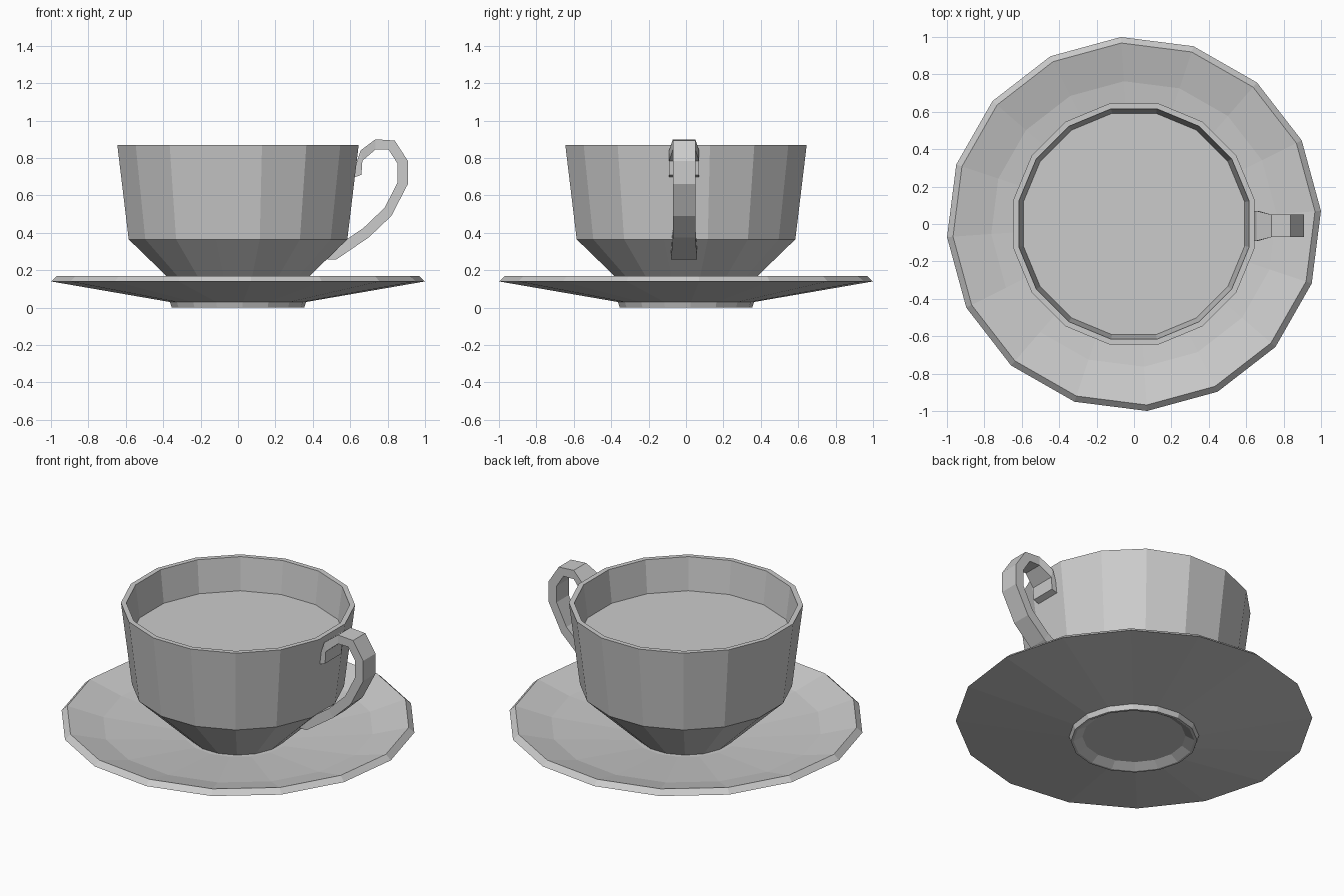
import bpy, bmesh, math

if "Cube" in bpy.data.objects:
    bpy.data.objects.remove(bpy.data.objects["Cube"])


def finish(name, bm):
    bmesh.ops.recalc_face_normals(bm, faces=bm.faces)
    mesh = bpy.data.meshes.new(name)
    bm.to_mesh(mesh)
    bm.free()
    obj = bpy.data.objects.new(name, mesh)
    bpy.context.collection.objects.link(obj)
    return obj


def skin(bm, rings):
    """Bridge equal-sized rings and cap both ends."""
    n = len(rings[0])
    for a, b in zip(rings, rings[1:]):
        for i in range(n):
            j = (i + 1) % n
            bm.faces.new((a[i], a[j], b[j], b[i]))
    bm.faces.new(rings[0])
    bm.faces.new(rings[-1])


def lathe(name, profile, offset, sides=16):
    """Revolve (radius, z) points into a faceted closed solid."""
    bm = bmesh.new()
    rings = []
    for r, z in profile:
        angles = [math.radians(offset) + math.tau * i / sides for i in range(sides)]
        rings.append([bm.verts.new((r * math.cos(a), r * math.sin(a), z)) for a in angles])
    skin(bm, rings)
    return finish(name, bm)


# Saucer: recessed foot ring, sloping underside, bevelled rim, shallow dish
lathe("saucer", [(0.29, 0.03), (0.34, 0.0), (0.355, 0.0), (0.365, 0.03),
                 (1.002, 0.14), (0.97, 0.17), (0.765, 0.115), (0.30, 0.06)], 4)

# Cup: hollow, with a flared wall and conical base
lathe("cup", [(0.265, 0.05), (0.596, 0.365), (0.658, 0.87),
              (0.628, 0.87), (0.567, 0.38), (0.25, 0.09)], 11.25)

# Drink surface
lathe("drink", [(0.600, 0.645), (0.604, 0.67)], 11.25)

# Handle: rectangular section, (outer x, z, inner x, z, half width)
sections = [
    (0.605, 0.69, 0.66, 0.71, 0.08),
    (0.655, 0.84, 0.665, 0.785, 0.08),
    (0.735, 0.90, 0.735, 0.845, 0.06),
    (0.838, 0.893, 0.805, 0.845, 0.06),
    (0.908, 0.785, 0.853, 0.77, 0.06),
    (0.908, 0.66, 0.853, 0.67, 0.06),
    (0.82, 0.49, 0.785, 0.535, 0.06),
    (0.70, 0.376, 0.67, 0.425, 0.06),
    (0.527, 0.258, 0.50, 0.31, 0.07),
    (0.48, 0.258, 0.46, 0.29, 0.07),
]
bm = bmesh.new()
cy = -0.01
skin(bm, [[bm.verts.new(p) for p in ((xo, cy - w, zo), (xo, cy + w, zo),
                                     (xi, cy + w, zi), (xi, cy - w, zi))]
          for xo, zo, xi, zi, w in sections])
finish("handle", bm)
